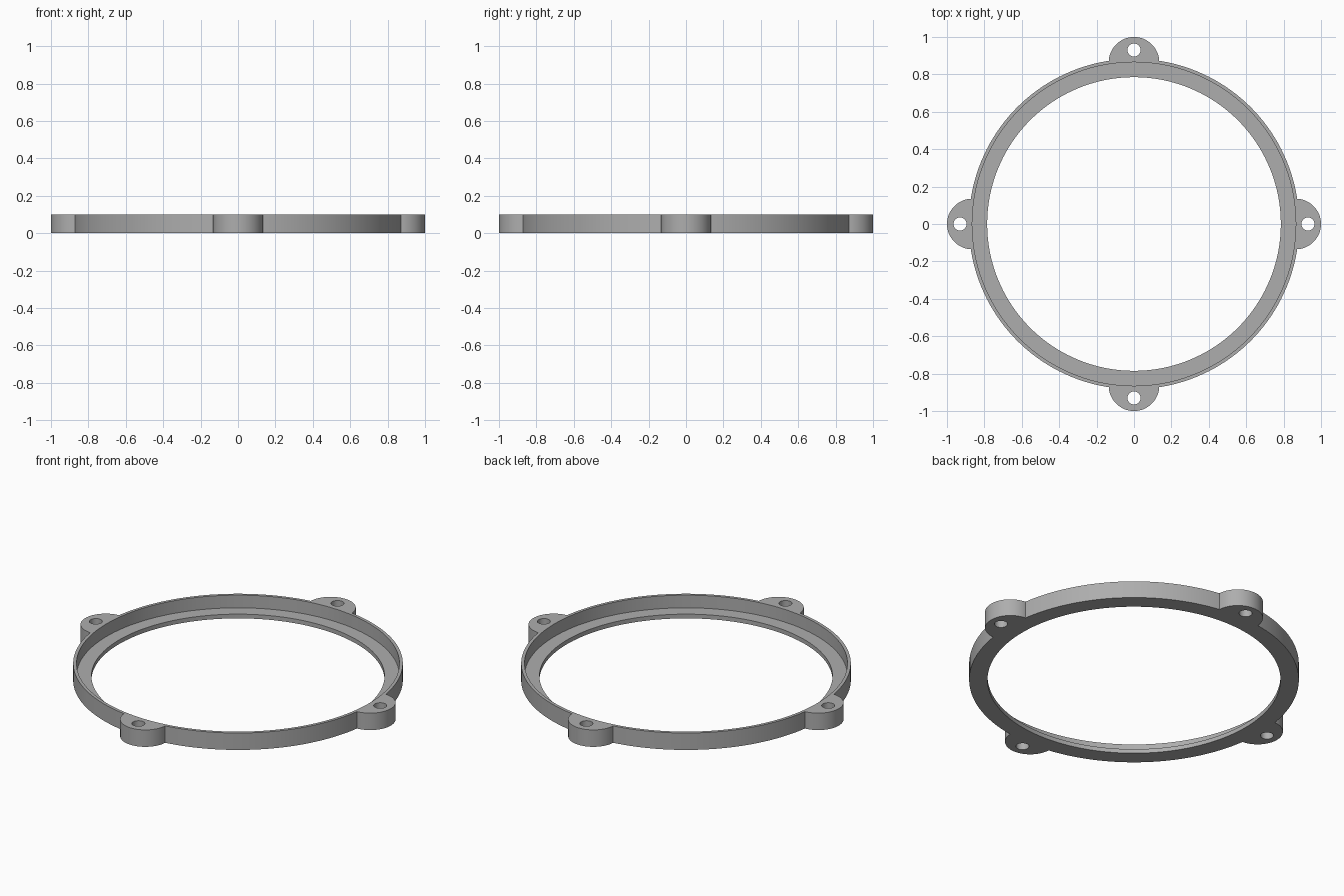
import bpy, math

if "Cube" in bpy.data.objects:
    bpy.data.objects.remove(bpy.data.objects["Cube"])

HEIGHT = 0.10
LEDGE_Z = 0.025
RING_R, RECESS_R, BORE_R = 0.883, 0.865, 0.785
LUG_R, LUG_POS = 0.135, 0.865
HOLE_R, HOLE_POS = 0.035, 0.93

grey = bpy.data.materials.new("mid grey")
grey.diffuse_color = (0.42, 0.42, 0.42, 1)
grey.use_nodes = True
grey.node_tree.nodes["Principled BSDF"].inputs["Base Color"].default_value = grey.diffuse_color


def cylinder(name, r, z0, z1, x=0, y=0, sides=128):
    bpy.ops.mesh.primitive_cylinder_add(vertices=sides, radius=r, depth=z1 - z0,
                                        location=(x, y, (z0 + z1) / 2))
    ob = bpy.context.object
    ob.name = name
    return ob


def combine(target, other, operation):
    mod = target.modifiers.new(operation.lower(), 'BOOLEAN')
    mod.operation, mod.object, mod.solver = operation, other, 'EXACT'
    bpy.context.view_layer.objects.active = target
    bpy.ops.object.modifier_apply(modifier=mod.name)
    bpy.data.objects.remove(other)


# Ring body with four mounting lugs
ring = cylinder("mounting_ring", RING_R, 0, HEIGHT, sides=160)
directions = [(1, 0), (0, 1), (-1, 0), (0, -1)]
for dx, dy in directions:
    combine(ring, cylinder("lug", LUG_R, 0, HEIGHT, dx * LUG_POS, dy * LUG_POS, 64), 'UNION')

# Stepped opening: wide recess above a narrower bore
combine(ring, cylinder("recess_cutter", RECESS_R, LEDGE_Z, 0.3, sides=160), 'DIFFERENCE')
combine(ring, cylinder("bore_cutter", BORE_R, -0.2, 0.3, sides=160), 'DIFFERENCE')

# Screw holes through the lugs
for dx, dy in directions:
    combine(ring, cylinder("hole_cutter", HOLE_R, -0.2, 0.3, dx * HOLE_POS, dy * HOLE_POS, 32), 'DIFFERENCE')

# Finish
ring.data.materials.clear()
ring.data.materials.append(grey)
bpy.ops.object.select_all(action='DESELECT')
ring.select_set(True)
bpy.context.view_layer.objects.active = ring
bpy.ops.object.shade_smooth_by_angle(angle=math.radians(30))
